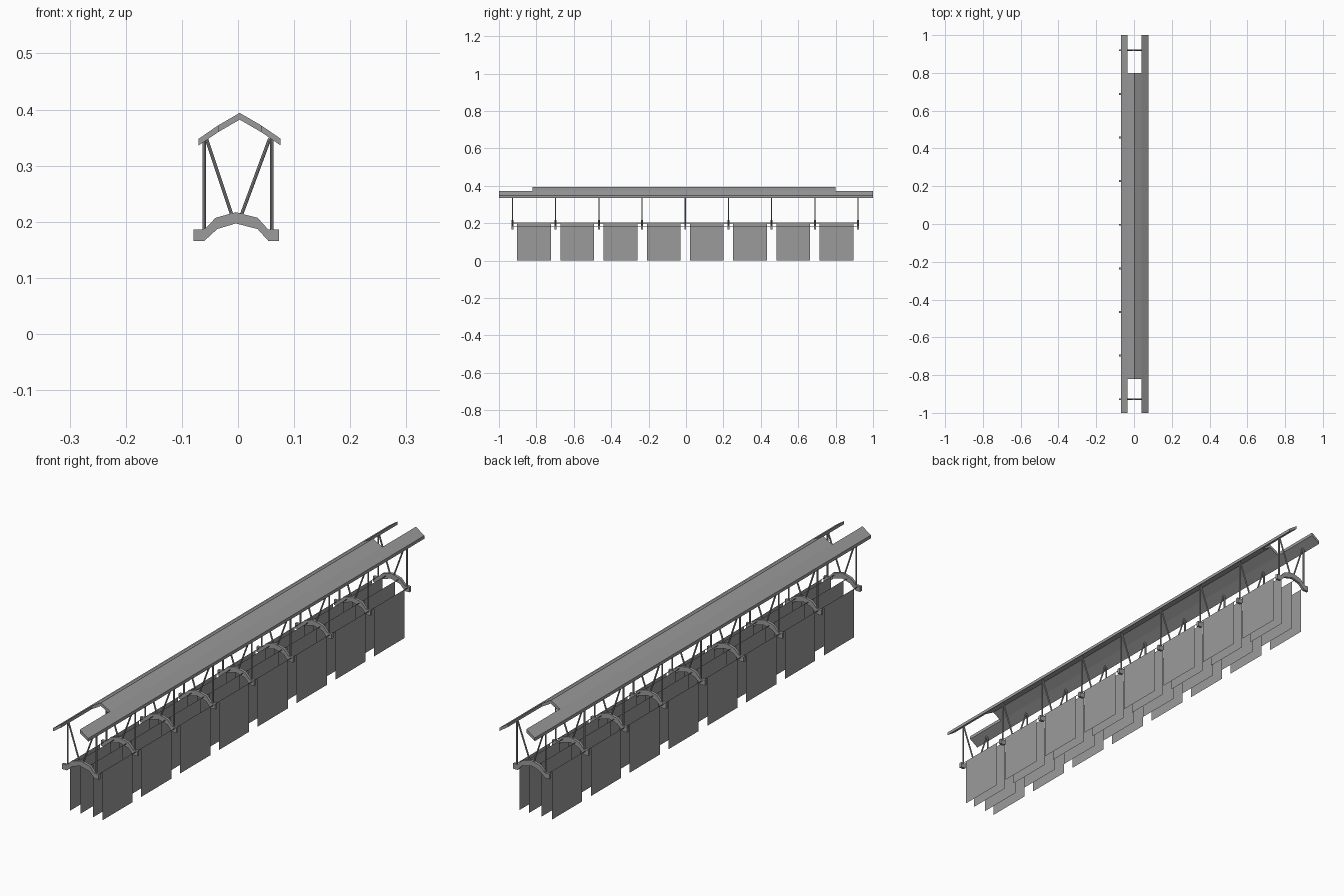
import bpy
import bmesh
from mathutils import Vector

cube = bpy.data.objects.get("Cube")
if cube:
    bpy.data.objects.remove(cube)

grey = bpy.data.materials.new("plain_grey")
grey.use_nodes = True
grey.diffuse_color = (0.33, 0.33, 0.33, 1)
grey.node_tree.nodes["Principled BSDF"].inputs["Base Color"].default_value = (0.33, 0.33, 0.33, 1)


def finish(name, bm, recalc=True):
    if recalc:
        bmesh.ops.recalc_face_normals(bm, faces=bm.faces)
    mesh = bpy.data.meshes.new(name)
    bm.to_mesh(mesh)
    bm.free()
    mesh.materials.append(grey)
    obj = bpy.data.objects.new(name, mesh)
    bpy.context.collection.objects.link(obj)
    return obj


def extrude_band(name, upper, lower, y0, y1):
    """Solid band between two matching x-z lines, extruded along y."""
    bm = bmesh.new()
    rings = [[[bm.verts.new((x, y, z)) for x, z in line] for line in (upper, lower)]
             for y in (y0, y1)]
    (u0, l0), (u1, l1) = rings
    for i in range(len(upper) - 1):
        j = i + 1
        bm.faces.new((u0[i], u0[j], u1[j], u1[i]))
        bm.faces.new((l0[i], l0[j], l1[j], l1[i]))
        bm.faces.new((u0[i], u0[j], l0[j], l0[i]))
        bm.faces.new((u1[i], u1[j], l1[j], l1[i]))
    for i in (0, -1):
        bm.faces.new((u0[i], l0[i], l1[i], u1[i]))
    return finish(name, bm)


def rod(name, start, end, radius):
    a, b = Vector(start), Vector(end)
    bm = bmesh.new()
    bmesh.ops.create_cone(bm, cap_ends=True, segments=8, radius1=radius,
                          radius2=radius, depth=(b - a).length)
    obj = finish(name, bm)
    obj.location = (a + b) / 2
    obj.rotation_euler = (b - a).to_track_quat('Z', 'Y').to_euler()
    return obj


def sheet(name, x, y0, y1, z0, z1):
    bm = bmesh.new()
    bm.faces.new([bm.verts.new((x, y, z)) for y, z in
                  ((y0, z0), (y1, z0), (y1, z1), (y0, z1))])
    return finish(name, bm, False)


# Roof: two full length eaves and a shorter ridge between them
roof = [(-0.07, 0.348), (-0.035, 0.372), (0.003, 0.394), (0.041, 0.372), (0.076, 0.348)]
under = [(x, z - 0.012) for x, z in roof]
extrude_band("right_eave", roof[:2], under[:2], -1, 1)
extrude_band("left_eave", roof[3:], under[3:], -1, 1)
extrude_band("roof_ridge", roof[1:4], under[1:4], -0.82, 0.8)

# Support frames: arched bracket, upright posts and slanted struts
arch_top = [(-0.079, 0.186), (-0.06, 0.186), (-0.04, 0.207), (-0.004, 0.217),
            (0.035, 0.207), (0.054, 0.186), (0.073, 0.186)]
arch_low = [(-0.079, 0.166), (-0.06, 0.166), (-0.037, 0.187), (-0.004, 0.197),
            (0.035, 0.187), (0.054, 0.166), (0.073, 0.166)]
bays, first, step = 8, -0.928, 0.231
for i in range(bays + 1):
    y = first + i * step
    extrude_band(f"arch_bracket_{i}", arch_top, arch_low, y - 0.005, y + 0.005)
    for side, x, foot in (("right", -0.06, -0.011), ("left", 0.06, 0.006)):
        rod(f"{side}_post_{i}", (x, y, 0.184), (x, y, 0.35), 0.003)
        rod(f"{side}_strut_{i}", (x * 0.94, y, 0.348), (foot, y, 0.212), 0.003)

# Hanging panels in four rows, each on a thin rail
rows = ((-0.068, 0.18), (-0.025, 0.2), (0.027, 0.2), (0.067, 0.18))
for r, (x, top) in enumerate(rows):
    sheet(f"hanging_rail_{r}", x, first, first + bays * step, top, top + 0.003)
    for i in range(bays):
        mid = first + (i + 0.5) * step
        sheet(f"hanging_panel_{r}_{i}", x, mid - 0.09, mid + 0.09, 0, top)
